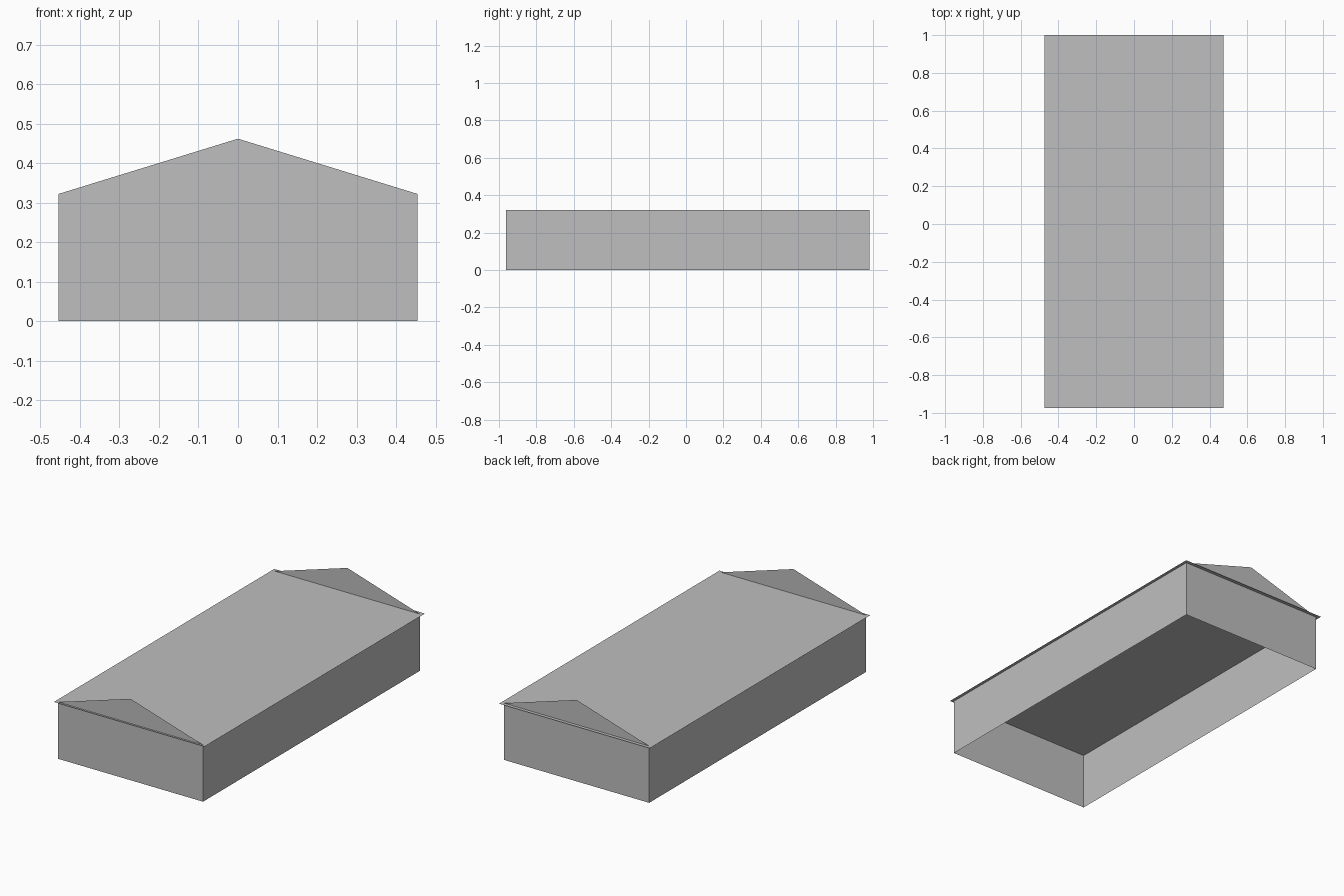
import bpy

cube = bpy.data.objects.get("Cube")
if cube:
    bpy.data.objects.remove(cube, do_unlink=True)

grey = bpy.data.materials.new("plain grey")
grey.use_nodes = True
COLOUR = (0.52, 0.52, 0.52, 1)
grey.diffuse_color = COLOUR
grey.node_tree.nodes["Principled BSDF"].inputs["Base Color"].default_value = COLOUR

HALF = 0.455               # half width of the building
FRONT, BACK = -0.963, 0.98
EAVE, RIDGE = 0.322, 0.462
OVERHANG = 0.018


def sheet(name, points):
    """One flat thin panel, wound so that its normal faces outward."""
    mesh = bpy.data.meshes.new(name)
    mesh.from_pydata(points, [], [range(len(points))])
    mesh.materials.append(grey)
    obj = bpy.data.objects.new(name, mesh)
    bpy.context.collection.objects.link(obj)
    return obj


# Gabled end walls
gable = [(-HALF, 0), (HALF, 0), (HALF, EAVE), (0, RIDGE), (-HALF, EAVE)]
sheet("front_wall", [(x, FRONT, z) for x, z in gable])
sheet("back_wall", [(x, BACK, z) for x, z in reversed(gable)])

# Long side walls
side = [(FRONT, 0), (BACK, 0), (BACK, EAVE), (FRONT, EAVE)]
sheet("left_wall", [(HALF, y, z) for y, z in side])
sheet("right_wall", [(-HALF, y, z) for y, z in reversed(side)])

# Flat roof panel with a small overhang all round
w = HALF + OVERHANG
y0, y1 = FRONT - 0.012, BACK + 0.02
sheet("flat_roof", [(x, y, EAVE) for x, y in
                    ((-w, y0), (w, y0), (w, y1), (-w, y1))])
